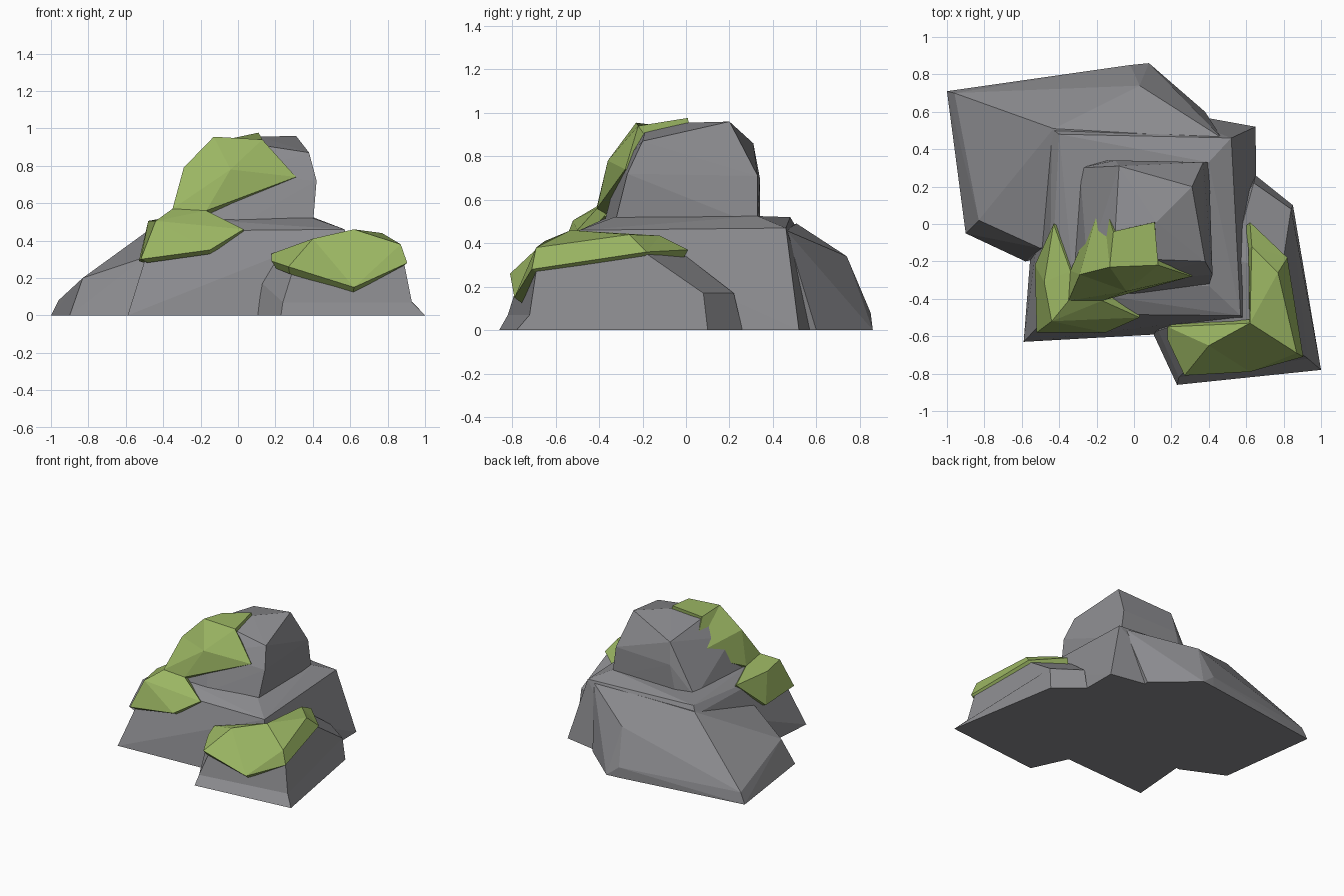
import bpy, bmesh
from mathutils import Vector

if "Cube" in bpy.data.objects:
    bpy.data.objects.remove(bpy.data.objects["Cube"])


def material(name, rgb):
    m = bpy.data.materials.new(name)
    m.diffuse_color = (*rgb, 1)
    m.use_nodes = True
    m.node_tree.nodes["Principled BSDF"].inputs["Base Color"].default_value = m.diffuse_color
    return m


STONE = material("grey stone", (0.262, 0.262, 0.277))
MOSS = material("green moss", (0.33, 0.47, 0.125))


def finish(name, bm, mat):
    me = bpy.data.meshes.new(name)
    bm.to_mesh(me)
    bm.free()
    me.materials.append(mat)
    ob = bpy.data.objects.new(name, me)
    bpy.context.collection.objects.link(ob)
    return ob


def boulder(name, points):
    """Faceted convex stone through the given corners."""
    bm = bmesh.new()
    for p in points:
        bm.verts.new(p)
    bmesh.ops.convex_hull(bm, input=bm.verts[:])
    loose = [v for v in bm.verts if not v.link_faces]
    bmesh.ops.delete(bm, geom=loose, context='VERTS')
    bmesh.ops.recalc_face_normals(bm, faces=bm.faces[:])
    return finish(name, bm, STONE)


def stacked_stone(name, rings):
    """Stone made of corner rings stacked upward, which may flare at the foot."""
    bm = bmesh.new()
    rs = [[bm.verts.new(p) for p in r] for r in rings]
    n = len(rs[0])
    for a, b in zip(rs, rs[1:]):
        for i in range(n):
            j = (i + 1) % n
            bm.faces.new((a[i], a[j], b[j], b[i]))
    bm.faces.new(rs[0][::-1])
    bm.faces.new(rs[-1])
    bmesh.ops.recalc_face_normals(bm, faces=bm.faces[:])
    return finish(name, bm, STONE)


def moss(name, points, faces, thickness=0.05):
    """Thick folded sheet lying on the stone."""
    bm = bmesh.new()
    vs = [bm.verts.new(p) for p in points]
    for f in faces:
        bm.faces.new([vs[i] for i in f])
    bmesh.ops.recalc_face_normals(bm, faces=bm.faces[:])
    total = sum((f.normal * f.calc_area() for f in bm.faces), Vector())
    if total.dot(Vector((0, -0.5, 1))) < 0:
        bmesh.ops.reverse_faces(bm, faces=bm.faces[:])
    ob = finish(name, bm, MOSS)
    mod = ob.modifiers.new("thickness", 'SOLIDIFY')
    mod.thickness = thickness
    mod.offset = -1
    return ob


# Wide middle stone with a ledge
boulder("middle_stone", [
    (-.59, -.63, 0), (.66, -.56, 0), (.65, .52, 0), (.10, .62, 0), (-.50, .52, 0),
    (-.45, -.48, .45), (.57, -.49, .46), (.52, .46, .47), (-.44, .51, .47),
    (-.40, .48, .52), (.40, .33, .525), (.40, -.33, .52), (-.32, -.36, .52)])

# Sloping stone at the back left
boulder("back_left_stone", [
    (-1, .71, 0), (-.02, .85, 0), (.08, .86, 0), (.38, .60, 0), (.30, 0, 0),
    (-.58, -.20, 0), (-.90, -.05, 0),
    (-.96, .70, .08), (-.02, .85, .08), (.03, .74, .34), (.33, .53, .34),
    (.47, .46, .46), (-.43, .51, .49), (-.83, .02, .20), (-.74, .02, .21),
    (-.50, -.13, .31), (.30, 0, .40), (-.30, 0, .42)])

# Low stone at the front right
stacked_stone("front_right_stone", [
    [(1, -.78, 0), (.85, .10, 0), (.65, .26, 0), (.10, -.58, 0), (.23, -.86, 0)],
    [(.93, -.72, .07), (.84, .08, .17), (.64, .22, .17), (.13, -.57, .17), (.24, -.82, .07)],
    [(.89, -.69, .27), (.80, -.18, .35), (.58, 0, .34), (.19, -.55, .27), (.29, -.77, .23)],
    [(.82, -.64, .36), (.77, -.25, .38), (.57, -.20, .40), (.55, -.50, .41), (.40, -.63, .36)]])

# Upper stone
boulder("upper_stone", [
    (-.34, -.38, .48), (0, -.38, .48), (.40, -.33, .48), (.40, .33, .48),
    (-.15, .34, .48), (-.29, .30, .48),
    (.42, -.27, .72), (.37, .33, .71), (-.10, .34, .70), (-.08, .31, .86),
    (-.18, .14, .69), (-.25, -.22, .75), (-.04, -.31, .75),
    (.38, -.20, .87), (.31, .20, .96), (.12, .01, .955),
    (.12, -.19, .91), (-.10, -.18, .91), (-.10, -.03, .91)])

# Moss running from the top of the upper stone down over the ledge's left edge
moss("upper_moss", [
    (-.17, .15, .72), (-.11, -.04, .93), (.11, .01, .977), (.13, -.22, .94),
    (.31, -.28, .74), (-.17, -.41, .56), (-.35, -.41, .57), (-.34, -.25, .53),
    (-.29, -.27, .79), (-.13, -.23, .955), (-.04, -.36, .78),
    (-.43, 0, .50), (.03, -.50, .46), (-.15, -.58, .35), (-.52, -.58, .30),
    (-.53, -.22, .29), (-.44, -.52, .505), (-.48, -.31, .505)],
    [(1, 2, 3, 9), (9, 3, 10), (3, 4, 10), (10, 4, 5), (10, 5, 6), (8, 10, 6),
     (8, 9, 10), (0, 1, 9), (0, 9, 8), (0, 8, 7), (8, 6, 7),
     (11, 7, 17), (7, 6, 16, 17), (6, 5, 16), (5, 12, 16), (12, 13, 16),
     (13, 14, 16), (14, 15, 17, 16), (15, 11, 17)])

# Moss over the front right stone
moss("right_moss", [
    (.18, -.55, .33), (.62, -.53, .46), (.63, -.12, .435), (.62, .01, .37),
    (.82, -.18, .36), (.905, -.71, .28), (.87, -.69, .38), (.62, -.79, .15),
    (.27, -.81, .26), (.18, -.62, .29), (.40, -.65, .41), (.77, -.26, .44)],
    [(0, 9, 8, 10), (0, 10, 1), (10, 8, 7), (10, 7, 6, 1), (7, 5, 6),
     (1, 6, 11), (1, 11, 2), (6, 5, 4, 11), (2, 11, 4), (2, 4, 3)])
